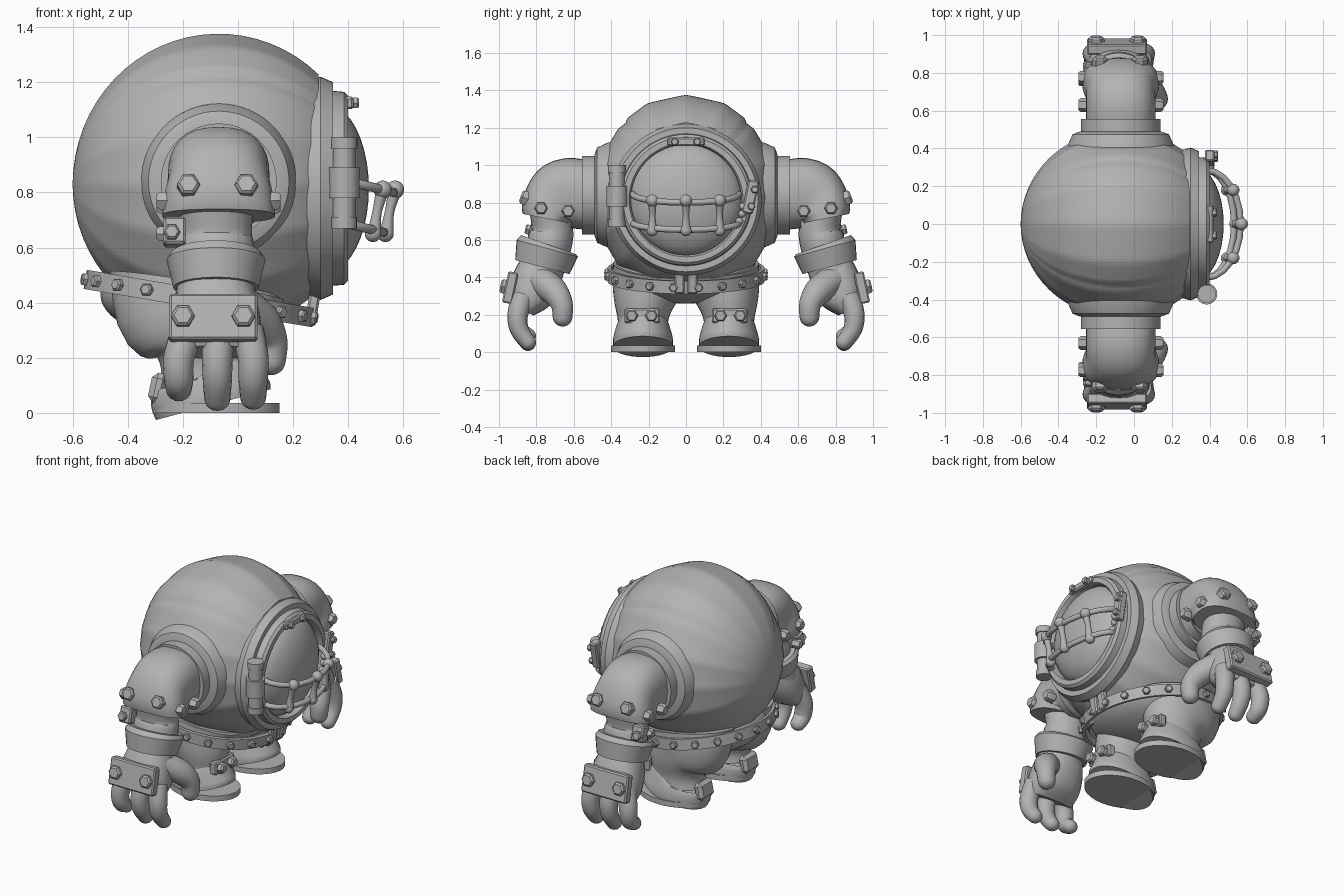
import bpy, bmesh, math
from mathutils import Vector, Matrix

if "Cube" in bpy.data.objects:
    bpy.data.objects.remove(bpy.data.objects["Cube"], do_unlink=True)

grey = bpy.data.materials.new("plain_grey")
grey.use_nodes = True
GREY = (0.45, 0.45, 0.45, 1)
grey.diffuse_color = GREY
for node in grey.node_tree.nodes:
    if node.type == 'BSDF_PRINCIPLED':
        node.inputs["Base Color"].default_value = GREY


def finish(name, bm, angle=35):
    bmesh.ops.recalc_face_normals(bm, faces=bm.faces)
    mesh = bpy.data.meshes.new(name)
    bm.to_mesh(mesh)
    bm.free()
    mesh.materials.append(grey)
    ob = bpy.data.objects.new(name, mesh)
    bpy.context.collection.objects.link(ob)
    bpy.ops.object.select_all(action='DESELECT')
    ob.select_set(True)
    bpy.context.view_layer.objects.active = ob
    bpy.ops.object.shade_smooth_by_angle(angle=math.radians(angle))
    return ob


def loft(bm, rings, closed=False):
    """Skin a list of equal point rings and cap the ends."""
    loops = [[bm.verts.new(p) for p in ring] for ring in rings]
    n = len(loops[0])
    pairs = list(zip(loops, loops[1:]))
    if closed:
        pairs.append((loops[-1], loops[0]))
    for a, b in pairs:
        for i in range(n):
            j = (i + 1) % n
            bm.faces.new((a[i], a[j], b[j], b[i]))
    if not closed:
        bm.faces.new(loops[0])
        bm.faces.new(loops[-1])


def spow(v, e):
    return math.copysign(abs(v) ** e, v)


def tube(name, stations, side=(1, 0, 0), n=24, power=1, dome=False, fine=1):
    """Sweep an ellipse along stations of (x, y, z, side radius, other radius)."""
    pts = [Vector(s[:3]) for s in stations]
    dense = []
    for i in range(len(pts) - 1):
        p = [stations[max(0, min(len(pts) - 1, i + k))] for k in (-1, 0, 1, 2)]
        for f in range(fine):
            t = f / fine
            dense.append([0.5 * (2 * b + (c - a) * t + (2*a - 5*b + 4*c - d) * t*t
                                 + (3*b - a - 3*c + d) * t**3) for a, b, c, d in zip(*p)])
    dense.append(list(stations[-1]))
    if dome:  # rounded tip
        tip = dense.pop()
        direction = (Vector(tip[:3]) - Vector(dense[-1][:3])).normalized()
        for k in range(6):
            a = k * math.radians(16)
            c = Vector(tip[:3]) + direction * tip[4] * math.sin(a)
            dense.append([*c, tip[3] * math.cos(a), tip[4] * math.cos(a)])
    rings = []
    for i, s in enumerate(dense):
        t = Vector(dense[min(i + 1, len(dense) - 1)][:3]) - Vector(dense[max(i - 1, 0)][:3])
        u = Vector(side)
        u = (u - t * (u.dot(t) / t.dot(t))).normalized()
        v = t.cross(u).normalized()
        rings.append([Vector(s[:3]) + u * s[3] * spow(math.cos(q), power) + v * s[4] * spow(math.sin(q), power)
                      for q in (2 * math.pi * k / n for k in range(n))])
    bm = bmesh.new()
    loft(bm, rings)
    return finish(name, bm)


def lathe(name, profile, centre, axis, n=64, closed=False, warp=None):
    """Revolve (along, radius) pairs around an axis."""
    m = Vector(axis).to_track_quat('Z', 'Y').to_matrix()
    warp = warp or (lambda p: 1)
    rings = []
    for h, r in profile:
        ring = []
        for k in range(n):
            a = 2 * math.pi * k / n
            p = m @ Vector((r * math.cos(a), r * math.sin(a), h))
            w = warp(p)
            ring.append(Vector(centre) + Vector((p.x, p.y * w, p.z * w)))
        rings.append(ring)
    bm = bmesh.new()
    loft(bm, rings, closed)
    return finish(name, bm)


def box(name, centre, size, tilt=0, axis='X', bevel=0.008):
    bm = bmesh.new()
    bmesh.ops.create_cube(bm, size=1)
    bmesh.ops.scale(bm, vec=size, verts=bm.verts)
    bmesh.ops.bevel(bm, geom=bm.edges[:], offset=bevel, segments=1, affect='EDGES')
    bmesh.ops.transform(bm, matrix=Matrix.Translation(centre) @ Matrix.Rotation(math.radians(tilt), 4, axis),
                        verts=bm.verts)
    return finish(name, bm)


def bolt(name, at, axis, r=0.042, h=0.05):
    return lathe(name, [(-h / 2, r), (h * .3, r), (h / 2, r * .75)], at, axis, n=6)


def ball(name, at, scale):
    bm = bmesh.new()
    bmesh.ops.create_uvsphere(bm, u_segments=32, v_segments=20, radius=1)
    bmesh.ops.scale(bm, vec=scale, verts=bm.verts)
    bmesh.ops.translate(bm, vec=at, verts=bm.verts)
    return finish(name, bm)


# Round body: revolved shell with shallow flutes and a raised upper panel
def panel(p):
    a = math.atan2(p.y, p.z)
    fade = min(1, math.hypot(p.y, p.z) / 0.3)
    top = 1.03 if abs(a) < 0.64 else 1.0
    round_y = 1 - 0.06 * math.sin(a) ** 2
    return round_y * (top - 0.018 * fade * abs(math.sin(a * 8)))


body = [(0.53 * math.cos(a), 0.53 * math.sin(a)) for a in
        (math.pi * (1 - k / 24 * 0.74) for k in range(25))]
body[0] = (-0.53, 0.01)
lathe("body_shell", body, (-0.07, 0, 0.83), (1, 0, 0), n=128, warp=panel)

# Front porthole
lathe("porthole_flange", [(.25, .39), (.30, .405), (.345, .385), (.345, .3), (.25, .3)],
      (0, 0, .815), (1, 0, 0), closed=True)
lathe("porthole_rim", [(.33, .355), (.385, .35), (.4, .335), (.4, .305), (.385, .295), (.33, .295)],
      (0, 0, .815), (1, 0, 0), closed=True)
ball("porthole_glass", (.32, 0, .815), (.155, .305, .305))
box("rim_clamp", (.4, 0, 1.125), (.04, .2, .045))
for y in (-.06, .06):
    bolt("clamp_bolt", (.425, y, 1.125), (1, 0, 0), .022, .03)
box("rim_latch", (.4, .345, .83), (.05, .06, .18), -12)
for z in (.78, .87):
    bolt("latch_bolt", (.43, .36 - (.83 - z) * .2, z), (1, 0, 0), .022, .03)
for y, z in ((.285, .70), (.3, .74), (.305, .78)):
    ball("rim_rivet", (.405, y, z), (.02, .02, .02))

# Side canister
lathe("canister", [(.67, .046), (.71, .046), (.71, .041), (.78, .041), (.78, .056), (.89, .056), (.89, .041),
                   (.96, .041), (.96, .048), (1.0, .048)], (.385, -.37, 0), (0, 0, 1), n=24)

# Guard cage
for z, lift, reach in ((.80, .045, .565), (.655, .035, .53)):
    tube("guard_rail", [(.38 + (reach - .38) * math.cos(a), .285 * math.sin(a),
                         z + lift * (1 - math.cos(a)), .017, .017)
                        for a in (math.radians(-90 + 15 * k) for k in range(13))], (0, 0, 1), 12)
for y, x in ((-.18, .525), (0, .57), (.18, .525)):
    tube("guard_bar", [(x, y, .81, .025, .025), (x - .02, y, .73, .017, .017),
                       (x - .03, y, .66, .025, .025)], n=12, fine=4)
    ball("guard_knob", (x, y, .81), (.033, .033, .033))
    ball("guard_foot", (x - .035, y, .65), (.03, .03, .03))

# Tilted belt with rivets and a split front
TILT = Matrix.Rotation(math.radians(9.5), 3, 'Y')
BELT = Vector((-.14, 0, .415))
lathe("belt", [(-.035, .40), (-.035, .42), (.035, .42), (.035, .40)], BELT, TILT @ Vector((0, 0, 1)), closed=True)
for k in range(20):
    a = 2 * math.pi * (k + .5) / 20
    d = TILT @ Vector((math.cos(a), math.sin(a), 0))
    bolt("belt_bolt", BELT + d * .425, d, .024, .03)
for y in (-.035, .035):
    box("belt_buckle", (.27, y, .375), (.04, .055, .12), 9.5, 'Y')

# Pelvis
ball("pelvis", (-.14, 0, .43), (.36, .385, .17))

for s in (1, -1):
    # Leg, boot and sole
    tube("leg", [(-.15, s * .2, .46, .32, .19), (-.16, s * .21, .36, .28, .185), (-.12, s * .225, .26, .2, .16),
                 (-.11, s * .23, .17, .17, .135), (-.11, s * .23, .1, .18, .14)], n=32, fine=4)
    tube("boot", [(-.12, s * .23, .15, .17, .13), (-.11, s * .23, .13, .2, .145), (-.1, s * .23, .07, .22, .16),
                  (-.09, s * .23, .03, .215, .16)], n=32, fine=3)
    tube("sole", [(-.08, s * .23, .035, .23, .17), (-.08, s * .23, 0, .23, .17)], n=32)
    box("heel_guard", (-.29, s * .23, .09), (.06, .14, .11), 12, 'Y', .02)
    box("shin_plate", (.05, s * .235, .195), (.05, .19, .08))
    for y in (.185, .29):
        bolt("shin_bolt", (.085, s * y, .195), (1, 0, 0), .034)

    # Shoulder joint
    lathe("shoulder_flange", [(.36, .29), (.42, .28), (.475, .255), (.49, .215), (.49, .15), (.36, .15)],
          (-.07, 0, .84), (0, s, 0), closed=True)
    lathe("shoulder_ring", [(.45, .21), (.555, .21), (.555, .15), (.45, .15)],
          (-.07, 0, .84), (0, s, 0), closed=True)
    tube("shoulder_pad", [(-.07, s * .53, .84, .185, .185), (-.07, s * .63, .85, .185, .188),
                          (-.07, s * .69, .82, .185, .18), (-.07, s * .735, .77, .2, .15),
                          (-.07, s * .75, .715, .205, .125)], n=32, power=.8, fine=4)
    for x in (-.18, .03):
        bolt("pad_bolt", (x, s * .86, .825), (0, s, .35))
    for side in (1, -1):
        for y, z in ((.63, .755), (.775, .77)):
            bolt("pad_side_bolt", (-.07 + side * .195, s * y, z), (side, 0, 0), .036, .06)

    # Arm and cuff
    tube("arm", [(-.08, s * .74, .78, .14, .1), (-.08, s * .715, .66, .13, .11), (-.08, s * .725, .6, .14, .12),
                 (-.08, s * .76, .48, .14, .12), (-.08, s * .79, .4, .15, .125)], n=24, fine=4)
    tube("cuff", [(-.08, s * .735, .575, .165, .155), (-.08, s * .742, .555, .18, .17),
                  (-.08, s * .768, .455, .155, .15)], n=32)
    box("elbow_block", (-.23, s * .8, .655), (.08, .07, .1), s * 15)
    bolt("elbow_bolt", (-.24, s * .84, .655), (0, s, .2), .03, .04)
    bolt("elbow_side_bolt", (-.27, s * .76, .65), (-1, 0, 0), .03, .05)

    # Gloved hand
    tube("palm", [(-.08, s * .77, .46, .13, .12), (-.08, s * .8, .38, .155, .13), (-.08, s * .84, .29, .165, .115),
                  (-.08, s * .87, .22, .15, .06)], n=24, power=.85, fine=4)
    for x, tip in ((-.215, .085), (-.075, .05), (.055, .055)):
        tube("finger", [(x * .8 - .01, s * .87, .3, .06, .06), (x, s * .9, .2, .056, .055),
                        (x, s * .89, .12, .053, .05), (x, s * .845, tip, .047, .043)], n=16, fine=4, dome=True)
    tube("thumb", [(0, s * .79, .39, .08, .08), (.08, s * .71, .33, .075, .075), (.12, s * .665, .26, .06, .06),
                   (.12, s * .66, .19, .053, .053)], n=16, fine=4, dome=True)
    box("hand_plate", (-.09, s * .94, .345), (.32, .055, .17), s * 12)
    for x in (-.2, .02):
        bolt("hand_bolt", (x, s * .968, .35), (0, s, .2), .043, .05)
